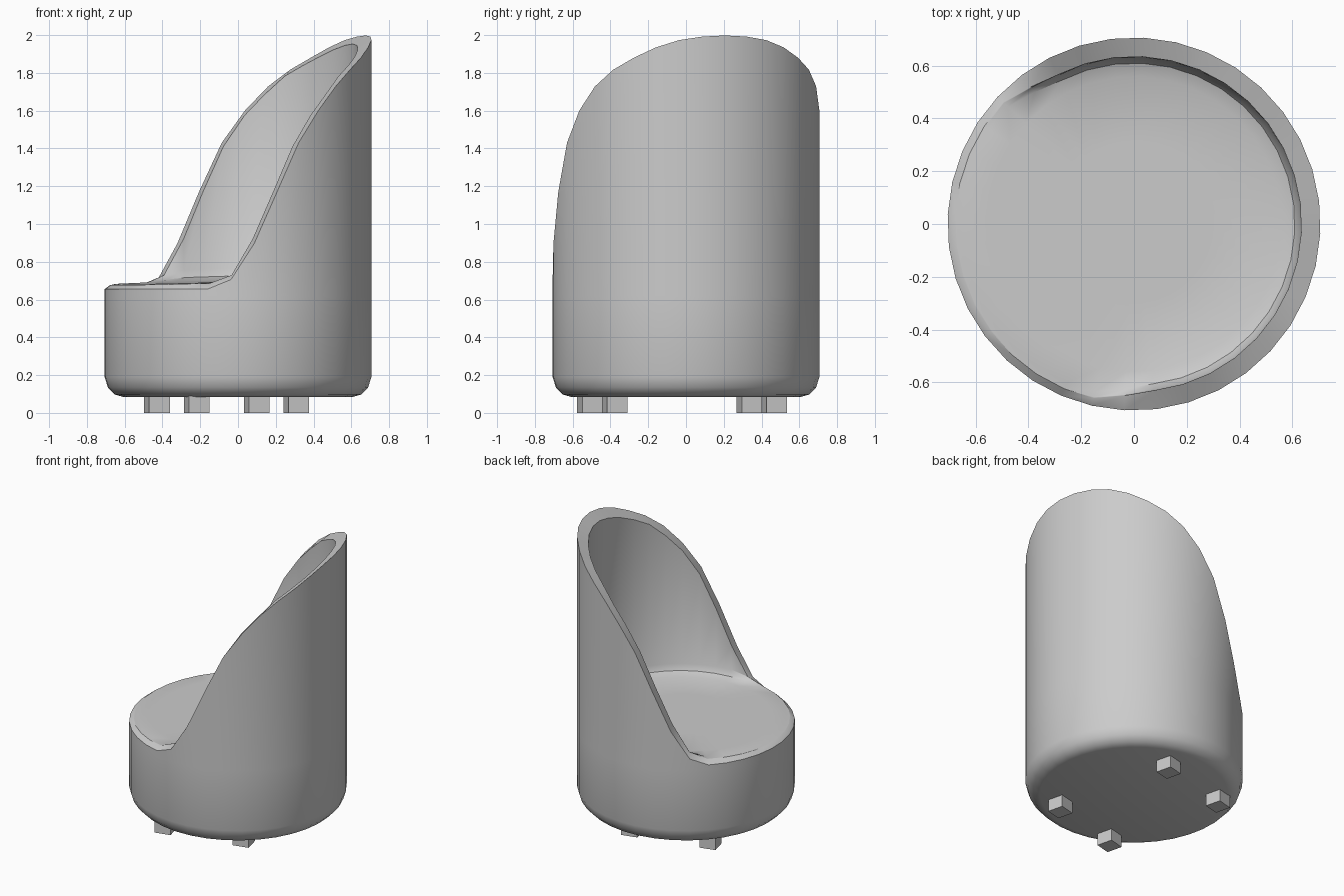
import bpy, bmesh, math

if "Cube" in bpy.data.objects:
    bpy.data.objects.remove(bpy.data.objects["Cube"])

AXIS = math.radians(17)      # direction the backrest faces away from
R, INNER, N = 0.707, 0.635, 36

# Rim height along the chair axis (u, z)
RIM = [(-0.71, 0.655), (-0.36, 0.655), (-0.29, 0.67), (-0.236, 0.71), (-0.18, 0.79),
       (-0.1, 0.94), (0.0, 1.17), (0.11, 1.41), (0.206, 1.56), (0.39, 1.77),
       (0.555, 1.89), (0.65, 1.965), (0.71, 2.0)]


def rim_height(u):
    for (u0, z0), (u1, z1) in zip(RIM, RIM[1:]):
        if u <= u1:
            return z0 + (z1 - z0) * (u - u0) / (u1 - u0)
    return RIM[-1][1]


def seat_height(u):
    return 0.70 + 0.03 * u


def section(a):
    """Profile (radius, z) from underside, over the rim, to the seat."""
    c = math.cos(a)
    outer = rim_height(R * c)
    wall = min(1, max(0, (outer - 0.655) / 0.08))     # 0 at the open front
    ri = 0.678 + (INNER - 0.678) * wall
    seat = seat_height(INNER * c)
    inner = max(rim_height(ri * c), seat - 0.005)
    foot = min(inner, seat + 0.06 * wall)
    side = [(0.61, 0.085), (0.655, 0.098), (0.69, 0.135), (R, 0.19), (R, 0.62)]
    top = [(R, outer), (ri, inner), (ri - 0.004, foot),
           (ri - 0.025, seat + 0.02 * wall), (0.56, seat_height(0.56 * c)),
           (0.3, seat_height(0.3 * c))]
    return side + top


# Round tub: base, wraparound back and seat in one shell
bm = bmesh.new()
cols = []
for i in range(N):
    a = 2 * math.pi * i / N
    cols.append([bm.verts.new((r * math.cos(a + AXIS), r * math.sin(a + AXIS), z))
                 for r, z in section(a)])
bottom = bm.verts.new((0, 0, 0.085))
middle = bm.verts.new((0, 0, seat_height(0)))
for i in range(N):
    p, q = cols[i], cols[(i + 1) % N]
    for j in range(len(p) - 1):
        bm.faces.new((p[j], q[j], q[j + 1], p[j + 1]))
    bm.faces.new((bottom, q[0], p[0]))
    bm.faces.new((middle, p[-1], q[-1]))
bmesh.ops.recalc_face_normals(bm, faces=bm.faces)
mesh = bpy.data.meshes.new("tub_seat")
bm.to_mesh(mesh)
bm.free()
tub = bpy.data.objects.new("tub_seat", mesh)
bpy.context.collection.objects.link(tub)
bpy.context.view_layer.objects.active = tub
tub.select_set(True)
bpy.ops.object.shade_smooth_by_angle(angle=math.radians(38))

# Four square feet, turned with the chair
t = math.radians(14)
for sx in (-1, 1):
    for sy in (-1, 1):
        x, y = 0.272 * sx, 0.435 * sy
        loc = (-0.06 + x * math.cos(t) - y * math.sin(t),
               -0.02 + x * math.sin(t) + y * math.cos(t), 0.046)
        bpy.ops.mesh.primitive_cube_add(size=1, location=loc, rotation=(0, 0, t))
        foot = bpy.context.object
        foot.name = "foot"
        foot.scale = (0.112, 0.112, 0.092)
